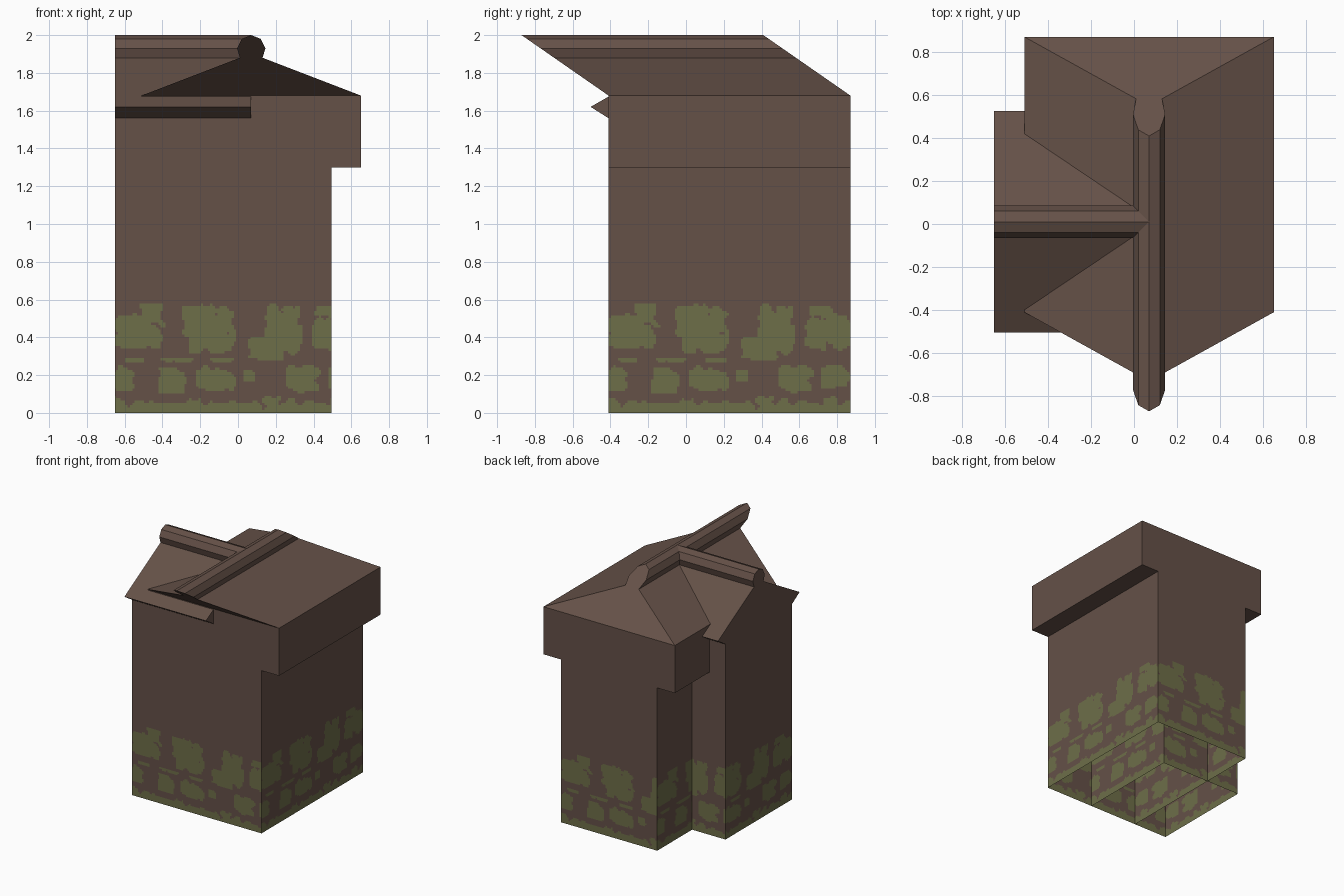
import bpy
import bmesh
from mathutils import Vector, noise

cube = bpy.data.objects.get("Cube")
if cube:
    bpy.data.objects.remove(cube, do_unlink=True)


def material(name, rgb):
    mat = bpy.data.materials.new(name)
    mat.use_nodes = True
    colour = (*rgb, 1)
    mat.diffuse_color = colour
    bsdf = next(n for n in mat.node_tree.nodes if n.type == "BSDF_PRINCIPLED")
    bsdf.inputs["Base Color"].default_value = colour
    bsdf.inputs["Roughness"].default_value = 0.9
    return mat


brown = material("weathered brown", (0.13, 0.082, 0.064))
moss = material("moss green", (0.155, 0.158, 0.066))

MOSS_TOP = 0.6
CELL = 0.0125

# Moss patches on a wall: distance along wall, height, half width, half height
PATCHES = [
    (.12, .43, .13, .09), (.19, .54, .06, .04),
    (.50, .44, .13, .12), (.42, .53, .07, .04), (.57, .37, .07, .05),
    (.89, .47, .10, .10), (.80, .34, .10, .06), (.92, .36, .06, .05),
    (1.1, .42, .06, .08), (1.12, .54, .06, .03), (1.22, .43, .08, .09),
    (.10, .28, .05, .01), (.33, .28, .10, .01), (.57, .28, .06, .01),
    (.04, .18, .06, .06), (.30, .17, .07, .07), (.53, .18, .10, .06),
    (.71, .20, .03, .03), (.99, .18, .09, .07), (1.2, .19, .07, .06),
]


def is_mossy(face):
    c, n = face.calc_center_median(), face.normal
    if c.z > MOSS_TOP:
        return False
    # Distance from the left edge of the wall as seen from outside
    if abs(n.y) > abs(n.x):
        u = c.x + 0.65 if n.y < 0 else 0.49 - c.x
    else:
        u = c.y + 0.41 if n.x > 0 else 0.87 - c.y
    ragged = noise.noise(Vector((u, c.z, 0)) * 20)
    if c.z < 0.06 + 0.05 * ragged:
        return True
    return any(((u - pu) / ru) ** 4 + ((c.z - pz) / rz) ** 4 < 1 + 1.3 * ragged
               for pu, pz, ru, rz in PATCHES)


def cut_base(bm, axis):
    """Slice the lowest part of the walls into cells along one axis."""
    normal = Vector((0, 0, 0))
    normal[axis] = 1
    values = [v.co[axis] for v in bm.verts]
    lo, hi = min(values), max(values)
    if axis == 2:
        hi = MOSS_TOP
    for i in range(int(lo / CELL) - 1, int(hi / CELL) + 1):
        at = i * CELL + 0.003
        if not lo < at < hi:
            continue
        faces = [f for f in bm.faces
                 if all(v.co.z < MOSS_TOP + 0.001 for v in f.verts)]
        geom = faces + list({e for f in faces for e in f.edges})
        geom += list({v for f in faces for v in f.verts})
        bmesh.ops.bisect_plane(bm, geom=geom, dist=1e-5,
                               plane_co=normal * at, plane_no=normal)


def gabled_block(name, half, split, place, lo, hi):
    """Extrude a mirrored half profile, open at the bottom."""
    ring = half + [(-a, z) for a, z in reversed(half[:-1])]
    bm = bmesh.new()
    ends = [[bm.verts.new(place(a, z, t)) for a, z in ring] for t in (lo, hi)]
    first, last = ends
    for i in range(len(ring) - 1):
        bm.faces.new((first[i], first[i + 1], last[i + 1], last[i]))
    # End walls: upright part and gable part
    for end in ends:
        bm.faces.new([v for v, p in zip(end, ring) if p[1] <= split])
        bm.faces.new([v for v, p in zip(end, ring) if p[1] >= split])
    bmesh.ops.recalc_face_normals(bm, faces=bm.faces[:])
    bmesh.ops.bisect_plane(bm, geom=bm.verts[:] + bm.edges[:] + bm.faces[:],
                           dist=1e-5, plane_co=(0, 0, MOSS_TOP),
                           plane_no=(0, 0, 1))
    for axis in range(3):
        cut_base(bm, axis)
    bm.normal_update()
    for face in bm.faces:
        face.material_index = int(is_mossy(face))
    mesh = bpy.data.meshes.new(name)
    bm.to_mesh(mesh)
    bm.free()
    mesh.materials.append(brown)
    mesh.materials.append(moss)
    obj = bpy.data.objects.new(name, mesh)
    bpy.context.collection.objects.link(obj)
    return obj


# Rounded ridge cap shared by both roofs
ridge_cap = [(.06, 1.88), (.075, 1.93), (.05, 1.98), (0, 2)]

# Main house: jutting upper side walls and a roof that leans to the front
EAVE = 1.68
main_half = [(.425, 0), (.425, 1.3), (.58, 1.3), (.58, EAVE)] + ridge_cap
gabled_block("main_house", main_half, EAVE,
             lambda a, z, t: (.07 + a, t - 1.44 * max(0, z - EAVE), z),
             -.41, .87)

# Side wing: crosses the main house, with pointed eaves
wing_half = [(.42, 0), (.42, 1.56), (.515, 1.62)] + ridge_cap
gabled_block("side_wing", wing_half, 1.56,
             lambda a, z, t: (t, .01 + a, z), -.65, .07)
